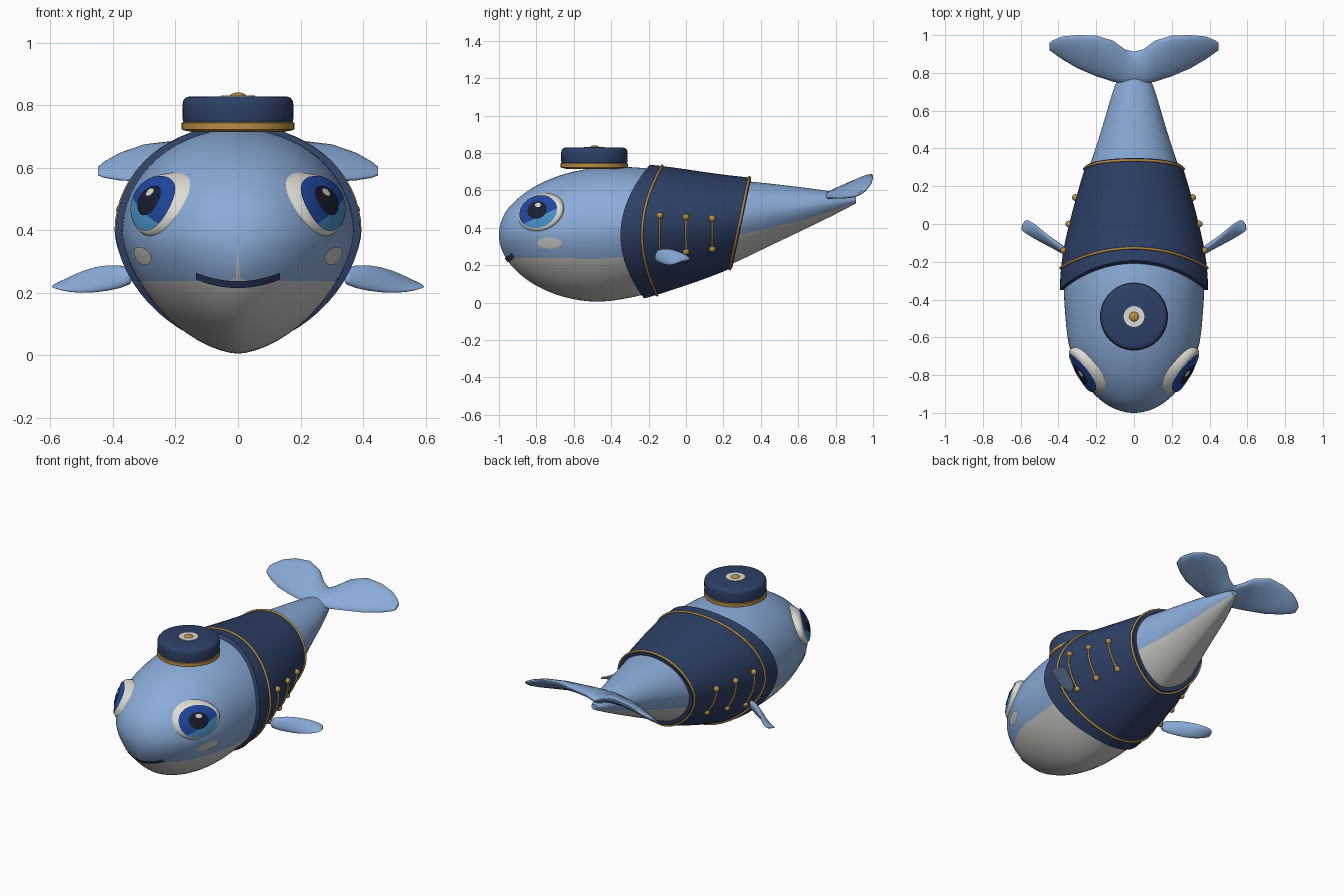
import bpy, bmesh
from math import sin, cos, asin, pi, sqrt, radians
from mathutils import Vector

if "Cube" in bpy.data.objects:
    bpy.data.objects.remove(bpy.data.objects["Cube"])


def material(name, *rgb):
    m = bpy.data.materials.new(name)
    m.use_nodes = True
    m.diffuse_color = (*rgb, 1)
    node = m.node_tree.nodes["Principled BSDF"]
    node.inputs["Base Color"].default_value = (*rgb, 1)
    node.inputs["Roughness"].default_value = 0.7
    return m


SKIN = material("sky blue skin", .255, .41, .69)
BELLY = material("pale grey belly", .58, .58, .55)
NAVY = material("navy cloth", .027, .052, .135)
GOLD = material("gold", .48, .27, .06)
WHITE = material("eye white", .72, .71, .65)
DEEP = material("deep blue iris", .014, .065, .36)
LIGHT = material("light blue iris", .065, .30, .60)
DARK = material("dark pupil", .010, .013, .03)


def make(name, verts, faces, mats, rule=None, fix=True, angle=40):
    me = bpy.data.meshes.new(name)
    me.from_pydata([tuple(v) for v in verts], [], faces)
    for m in mats:
        me.materials.append(m)
    if rule:
        for i, p in enumerate(me.polygons):
            p.material_index = rule(i)
    if fix:
        bm = bmesh.new()
        bm.from_mesh(me)
        bmesh.ops.recalc_face_normals(bm, faces=bm.faces)
        bm.to_mesh(me)
        bm.free()
    ob = bpy.data.objects.new(name, me)
    bpy.context.collection.objects.link(ob)
    bpy.ops.object.select_all(action='DESELECT')
    ob.select_set(True)
    bpy.context.view_layer.objects.active = ob
    bpy.ops.object.shade_smooth_by_angle(angle=radians(angle))
    return ob


def loft(name, rings, mats, rule=None, caps=True, angle=40):
    """Skin a row of closed rings."""
    n = len(rings[0])
    verts = [p for r in rings for p in r]
    faces = [(i * n + j, i * n + (j + 1) % n, (i + 1) * n + (j + 1) % n, (i + 1) * n + j)
             for i in range(len(rings) - 1) for j in range(n)]
    if caps:
        faces += [tuple(range(n)), tuple(range(len(verts) - n, len(verts)))]
    return make(name, verts, faces, mats, rule, angle=angle)


def lathe(name, profile, center, mat, n=48):
    rings = [[(center[0] + r * cos(2 * pi * j / n), center[1] + r * sin(2 * pi * j / n), z)
              for j in range(n)] for r, z in profile]
    return loft(name, rings, [mat])


def tube(name, points, radius, mat, cyclic=False):
    cu = bpy.data.curves.new(name, 'CURVE')
    cu.dimensions = '3D'
    cu.bevel_depth = radius
    cu.bevel_resolution = 2
    sp = cu.splines.new('POLY')
    sp.points.add(len(points) - 1)
    for q, p in zip(sp.points, points):
        q.co = (*p, 1)
    sp.use_cyclic_u = cyclic
    cu.materials.append(mat)
    ob = bpy.data.objects.new(name, cu)
    bpy.context.collection.objects.link(ob)


# Body profile: y, half width, top, bottom
KEYS = [(-1, 0, .36, .36), (-.97, .12, .475, .25), (-.9, .212, .555, .163), (-.8, .283, .625, .09),
        (-.65, .342, .687, .03), (-.48, .364, .72, .005), (-.3, .37, .724, .026),
        (-.1, .345, .705, .08), (.2, .268, .663, .187), (.5, .172, .63, .328),
        (.75, .095, .598, .448), (.91, .02, .565, .53)]
S = [sqrt(k[0] + 1) for k in KEYS]


def section(y):
    """Smoothly interpolated half width, top, middle and bottom at y."""
    s = min(max(sqrt(max(y + 1, 0)), 0), S[-1])
    i = max(j for j in range(len(S) - 1) if S[j] <= s)

    def slope(j, c):
        a, b = max(j - 1, 0), min(j + 1, len(S) - 1)
        return (KEYS[b][c] - KEYS[a][c]) / (S[b] - S[a])
    h = S[i + 1] - S[i]
    t = (s - S[i]) / h
    w, top, bot = [(1 + 2 * t) * (1 - t) ** 2 * KEYS[i][c] + t * t * (3 - 2 * t) * KEYS[i + 1][c]
                   + h * t * (1 - t) * ((1 - t) * slope(i, c) - t * slope(i + 1, c)) for c in (1, 2, 3)]
    return w, top, bot + .53 * (top - bot), bot


N = 1.65  # squareness of the lower half


def ring_point(y, a, off=0.0):
    w, top, mid, bot = section(y)
    c, s = max(cos(a), 0), sin(a)
    if s >= 0:
        x, z = w * c, mid + (top - mid) * s
    else:
        x, z = w * c ** (2 / N), mid - (mid - bot) * (-s) ** (2 / N)
    return Vector((x + off * c, y, z + off * s))


def body_x(y, z):
    w, top, mid, bot = section(y)
    n, t = (2, (z - mid) / (top - mid)) if z > mid else (N, (mid - z) / (mid - bot))
    return w * (1 - min(t, 1) ** n) ** (1 / n)


def both_sides(half):
    return half + [Vector((-p.x, p.y, p.z)) for p in half[-2:0:-1]]


# Body, with the belly edge running along a mesh line
LOW, UP = 10, 22
rings = []
for k in range(61):
    y = (.02 + (S[-1] - .02) * k / 60) ** 2 - 1
    w, top, mid, bot = section(y)
    edge = bot + (.32 - .22 * max(0, y - .3)) * (top - bot)
    if y < -.4:
        edge = min(edge, .238)
    t = min(max((mid - edge) / max(mid - bot, 1e-5), 0), .995)
    ab = -asin(t ** (N / 2))
    angles = [-pi / 2 + (ab + pi / 2) * j / LOW for j in range(LOW)]
    angles += [ab + (pi / 2 - ab) * j / UP for j in range(UP + 1)]
    rings.append(both_sides([ring_point(y, a) for a in angles]))
RN = len(rings[0])
loft("body", rings, [SKIN, BELLY],
     lambda i: int(i < 60 * RN and (i % RN < LOW or i % RN >= RN - LOW)), angle=60)


# Jacket shell and its gold piping
def front_edge(z): return -.35 + 1.1 * (z - .36) ** 2
def rear_edge(z): return .25 + .21 * (z - .195)
def front_trim(z): return -.235 + .78 * (z - .36) ** 2
def rear_trim(z): return rear_edge(z) - .012


def wrap(rule, off, n=32):
    half = []
    for j in range(n + 1):
        a, y = -pi / 2 + pi * j / n, 0
        for _ in range(8):
            y = rule(ring_point(y, a, off).z)
        half.append(ring_point(y, a, off))
    return both_sides(half)


def between(t): return lambda z: front_edge(z) * (1 - t) + rear_edge(z) * t


rows = [wrap(between(0), -.005)] + [wrap(between(t / 14), .021) for t in range(15)]
loft("jacket", rows + [wrap(between(1), -.005)], [NAVY], caps=False)
tube("jacket_front_piping", wrap(front_trim, .023), .007, GOLD, True)
tube("jacket_rear_piping", wrap(rear_trim, .023), .007, GOLD, True)


# Surface plates: rows v, columns k across an ellipse
def plate(name, side, cy, cz, ry, rz, tilt, off, mats, rule=None, dome=False, n=20):
    verts, tl = [], radians(tilt)
    for i in range(n + 1):
        v = sin((i / n - .5) * pi * .995)
        for j in range(n + 1):
            k = sin((j / n - .5) * pi)
            u = k * sqrt(1 - v * v)
            y = cy + ry * u * cos(tl) - rz * v * sin(tl)
            z = cz + ry * u * sin(tl) + rz * v * cos(tl)
            lift = off(z)
            if dome:
                lift = -.01 + (lift + .01) * (1 - (u * u + v * v) ** 8)
            verts.append((side * (body_x(y, z) + lift), y, z))
    m = n + 1
    faces = [(i * m + j, i * m + j + 1, (i + 1) * m + j + 1, (i + 1) * m + j)[::side]
             for i in range(n) for j in range(n)]
    make(name, verts, faces, mats, (lambda f: rule(f // n)) if rule else None, fix=False, angle=60)


def eye_lift(extra): return lambda z: .03 + .2 * (z - .48) + extra


# Fin stations: centre, half chord, half thickness
FIN = [((.33, -.165, .255), (0, .01, .03), .018), ((.42, -.11, .248), (0, .014, .045), .02),
       ((.5, -.06, .235), (-.01, .028, .038), .016), ((.56, -.015, .227), (-.014, .034, .018), .01),
       ((.593, -.003, .224), (-.012, .03, .003), .003)]

for side, tag in ((1, "left"), (-1, "right")):
    plate(tag + "_eye_white", side, -.775, .482, .13, .098, 25, eye_lift(0), [WHITE], dome=True)
    plate(tag + "_iris", side, -.79, .486, .104, .084, 25, eye_lift(.004), [DEEP, LIGHT],
          lambda row: int(row < 8))
    plate(tag + "_pupil", side, -.797, .495, .052, .046, 25, eye_lift(.008), [DARK])
    plate(tag + "_eye_glint", side, -.792, .522, .016, .012, 0, eye_lift(.011), [WHITE], n=8)
    plate(tag + "_cheek", side, -.73, .318, .066, .029, 0, lambda z: .005, [BELLY])

    # Side fin, twisting from upright root to flat tip
    rings = []
    for c, h, t in FIN:
        c, h = Vector(c), Vector(h)
        nrm = Vector((.23, .17, -.03)).cross(h).normalized()
        ring = [c + h * cos(2 * pi * j / 16) + nrm * t * sin(2 * pi * j / 16) for j in range(16)]
        rings.append([(side * p.x, p.y, p.z) for p in ring])
    fin = loft(tag + "_fin", rings, [SKIN], angle=60)
    sub = fin.modifiers.new("smooth", 'SUBSURF')
    sub.levels = sub.render_levels = 1

    # Button pairs joined by cords
    for n, (y, hi, lo) in enumerate([(-.14, .465, .25), (0, .457, .272), (.14, .45, .287)], 1):
        pts = [Vector((side * (body_x(y, z) + .026), y, z))
               for z in (lo + (hi - lo) * i / 8 for i in range(9))]
        tube(f"{tag}_cord_{n}", pts, .006, GOLD)
        for p, where in ((pts[0], "lower"), (pts[-1], "upper")):
            lathe(f"{tag}_{where}_button_{n}",
                  [(.018 * cos(a * pi / 8) + 1e-4, p.z + .018 * sin(a * pi / 8)) for a in range(-4, 5)],
                  p, GOLD, 16)

# Tail flukes: x, front y, front z, rear y, rear z, half thickness
FLUKE = [(0, .74, .568, .912, .59, .03), (.05, .742, .565, .925, .62, .03), (.11, .753, .56, .97, .66, .028),
         (.2, .782, .56, .998, .683, .025), (.3, .825, .558, 1, .672, .022),
         (.38, .872, .562, .993, .645, .017), (.43, .908, .57, .972, .617, .011), (.448, .92, .577, .958, .602, .006)]
rings = []
for sx, (x, y0, z0, y1, z1, t) in [(-1, f) for f in FLUKE[:0:-1]] + [(1, f) for f in FLUKE]:
    mid, h = Vector((sx * x, (y0 + y1) / 2, (z0 + z1) / 2)), Vector((0, (y1 - y0) / 2, (z1 - z0) / 2))
    nrm = Vector((0, -h.z, h.y)).normalized()
    rings.append([mid + h * cos(2 * pi * j / 20) + nrm * t * sin(2 * pi * j / 20) for j in range(20)])
loft("tail_flukes", rings, [SKIN], angle=60)

# Round hat
HAT = (0, -.49)
lathe("hat_band", [(.15, .715), (.174, .72), (.18, .723), (.18, .743), (.174, .747)], HAT, GOLD)
lathe("hat_crown", [(.172, .735), (.177, .755), (.178, .80), (.175, .815), (.168, .824), (.155, .828)], HAT, NAVY)
lathe("hat_badge", [(.055, .824), (.055, .831)], HAT, WHITE)
lathe("hat_button", [(.026 * cos(a * pi / 12) + 1e-4, .829 + .012 * sin(a * pi / 12)) for a in range(7)], HAT, GOLD, 24)

# Smiling mouth laid on the snout
verts = []
for i in range(25):
    x = -.135 + .27 * i / 24
    for j in range(3):
        z = .215 + .011 * j + 1.5 * x * x
        lo, hi = -1, -.5
        for _ in range(30):
            m = (lo + hi) / 2
            inside = section(m)[3] < z and body_x(m, z) > abs(x)
            lo, hi = (lo, m) if inside else (m, hi)
        verts.append((x, hi - .006, z))
make("mouth", verts, [(i * 3 + j, i * 3 + j + 3, i * 3 + j + 4, i * 3 + j + 1)
                      for i in range(24) for j in range(2)], [NAVY], fix=False)
